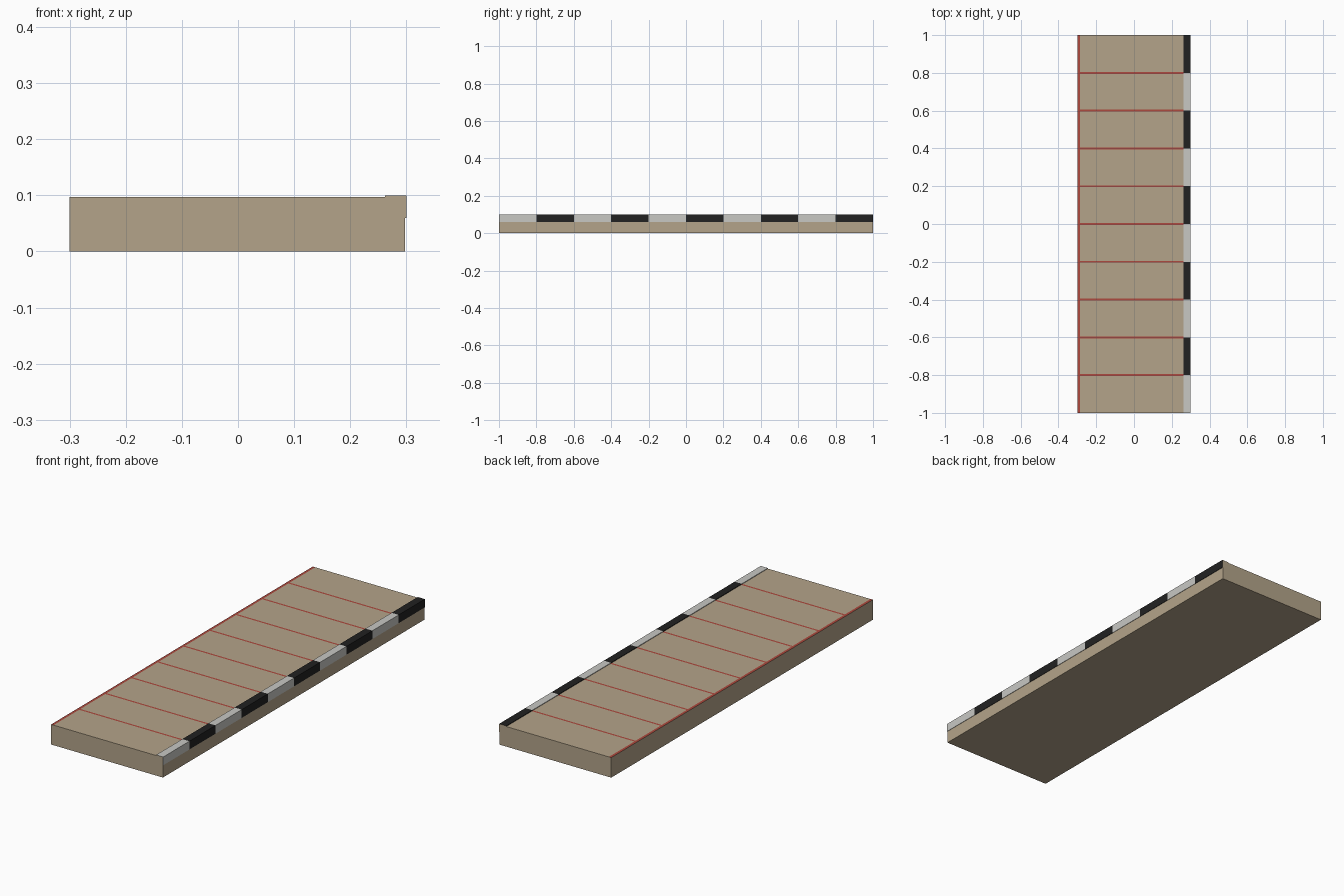
import bpy, bmesh, math

if "Cube" in bpy.data.objects:
    bpy.data.objects.remove(bpy.data.objects["Cube"])


def material(name, rgb):
    # sRGB bytes to linear diffuse colour
    lin = [((c / 255 + 0.055) / 1.055) ** 2.4 for c in rgb]
    m = bpy.data.materials.new(name)
    m.diffuse_color = (*lin, 1)
    m.use_nodes = True
    m.node_tree.nodes["Principled BSDF"].inputs["Base Color"].default_value = m.diffuse_color
    return m


STONE, RED, LIGHT, DARK = range(4)
mats = [material("paving_tan", (180, 164, 138)), material("joint_red", (174, 74, 62)),
        material("kerb_light_grey", (200, 200, 196)), material("kerb_black", (33, 33, 33))]

# Cross-section of the pavement (x, z), with a slightly raised and proud kerb
profile = [(-0.3, 0), (0.298, 0), (0.298, 0.06), (0.3, 0.06), (0.3, 0.1),
           (0.262, 0.1), (0.262, 0.097), (-0.287, 0.097), (-0.3, 0.097)]
KERB_EDGES, SLAB_EDGE, BACK_EDGE = (2, 3, 4, 5), 6, 7

# Stations along y: slab borders plus both sides of each joint line
half_joint = 0.005
stations = [-1.0, 1.0]
for k in range(1, 10):
    y = -1 + 0.2 * k
    stations += [y - half_joint, y, y + half_joint]
stations.sort()

bm = bmesh.new()
rings = [[bm.verts.new((x, y, z)) for x, z in profile] for y in stations]
n = len(profile)

# Skin between stations, coloured by position
for a, b, y0, y1 in zip(rings, rings[1:], stations, stations[1:]):
    mid = (y0 + y1) / 2
    segment = math.floor((mid + 1) / 0.2)
    for i in range(n):
        j = (i + 1) % n
        f = bm.faces.new((a[i], a[j], b[j], b[i]))
        if i in KERB_EDGES:
            f.material_index = DARK if segment % 2 else LIGHT
        elif i == BACK_EDGE or (i == SLAB_EDGE and y1 - y0 < 0.01):
            f.material_index = RED

# End caps
bm.faces.new(rings[0])
bm.faces.new(rings[-1][::-1])
bmesh.ops.recalc_face_normals(bm, faces=bm.faces)

mesh = bpy.data.meshes.new("pavement_with_kerb")
bm.to_mesh(mesh)
bm.free()
for m in mats:
    mesh.materials.append(m)
bpy.context.collection.objects.link(bpy.data.objects.new("pavement_with_kerb", mesh))
